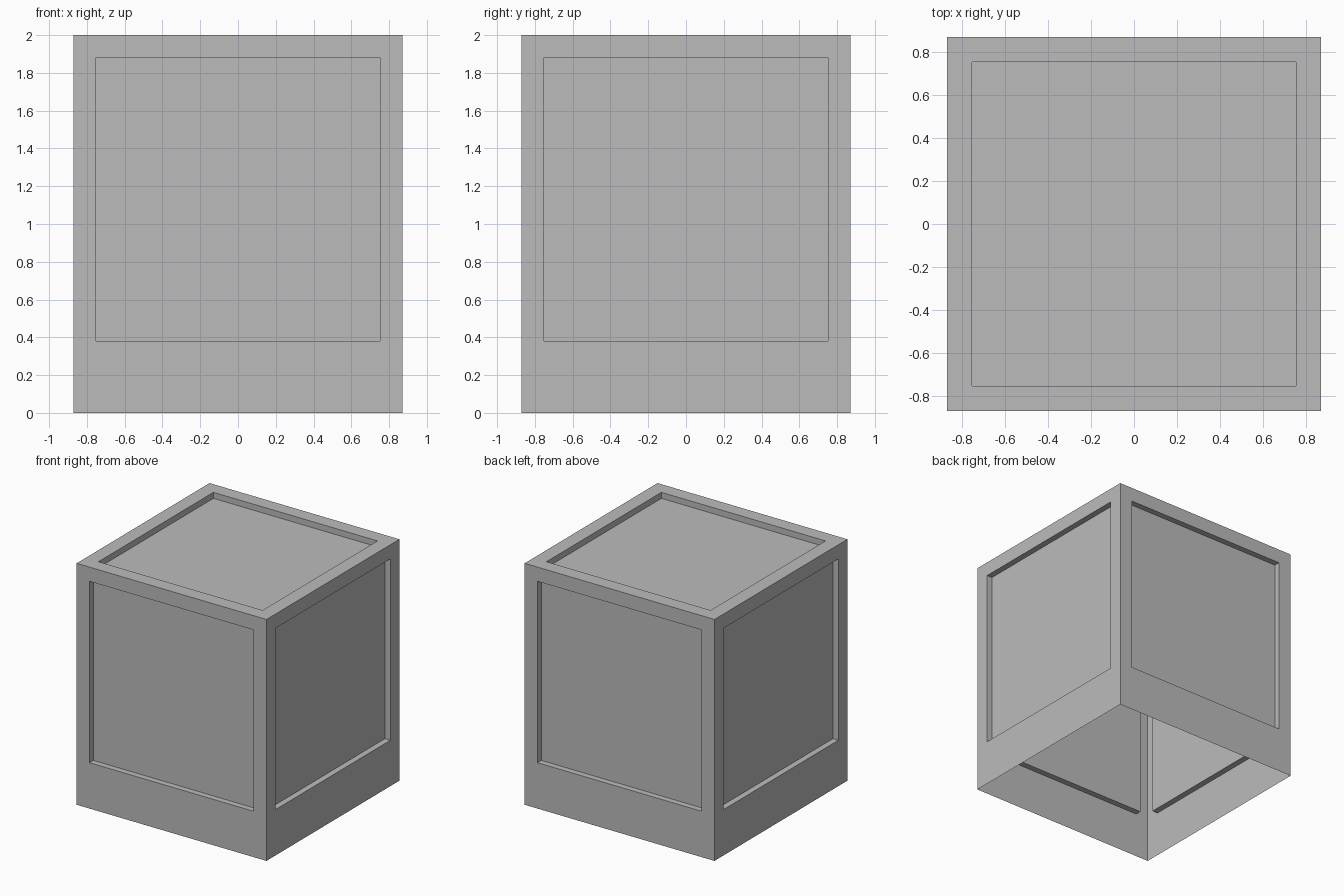
import bpy
import bmesh

# Remove the default cube
default_cube = bpy.data.objects.get("Cube")
if default_cube:
    bpy.data.objects.remove(default_cube, do_unlink=True)

HALF = 0.87       # half width of the box
TOP = 2.0         # full height
BORDER = 0.118    # frame width round each panel
BASE_BAND = 0.38  # height of the plain band below the side panels
DEPTH = 0.05      # panel recess

# Plain grey material
grey = bpy.data.materials.new("plain_grey")
grey.use_nodes = True
colour = (0.5, 0.5, 0.5, 1)
grey.diffuse_color = colour
grey.node_tree.nodes["Principled BSDF"].inputs["Base Color"].default_value = colour

# Open-bottomed box, begun one border below the side panels
bm = bmesh.new()
bmesh.ops.create_cube(bm, size=2)
start = BASE_BAND - BORDER
for v in bm.verts:
    v.co.x *= HALF
    v.co.y *= HALF
    v.co.z = TOP if v.co.z > 0 else start
bottom = [f for f in bm.faces if f.normal.z < -0.5]
bmesh.ops.delete(bm, geom=bottom, context='FACES_ONLY')

# Frame each face evenly, then sink its panel with square walls
panels = list(bm.faces)
bmesh.ops.inset_individual(bm, faces=panels, thickness=BORDER, use_even_offset=True)
for panel in panels:
    inward = -panel.normal.copy() * DEPTH
    result = bmesh.ops.extrude_discrete_faces(bm, faces=[panel])
    sunk = result["faces"][0]
    bmesh.ops.translate(bm, verts=list(sunk.verts), vec=inward)

# Lengthen the lower rim to the ground as the plain base band
for v in bm.verts:
    if v.co.z < start + 0.001:
        v.co.z = 0

mesh = bpy.data.meshes.new("panelled_box")
bm.normal_update()
bm.to_mesh(mesh)
bm.free()
mesh.materials.append(grey)
box = bpy.data.objects.new("panelled_box", mesh)
bpy.context.collection.objects.link(box)
